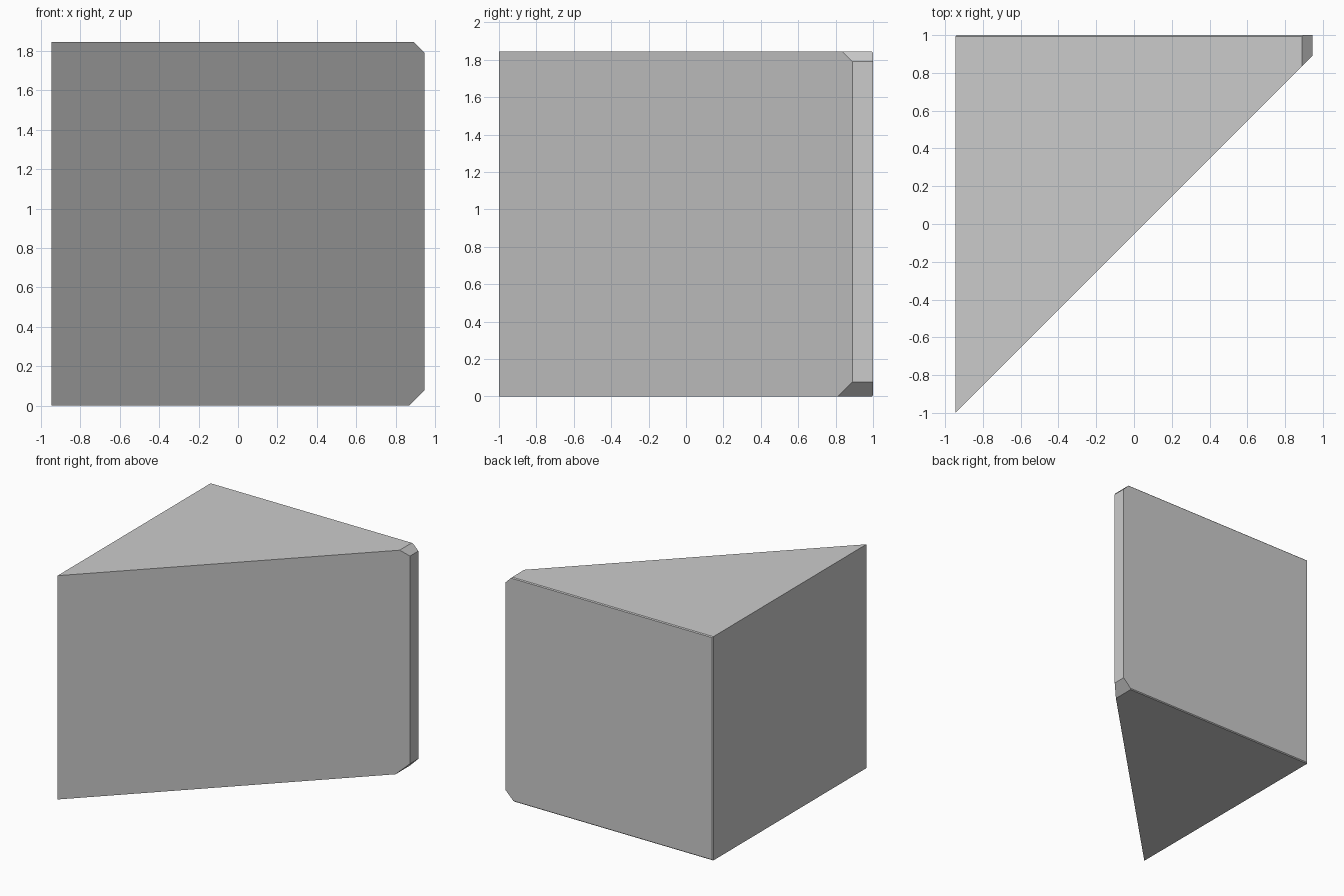
import bpy, bmesh

if "Cube" in bpy.data.objects:
    bpy.data.objects.remove(bpy.data.objects["Cube"])

H = 1.845
X = 0.945
c = 0.007  # tiny edge chamfer

# Wedge body: triangular profile with a blunt right tip, extruded up
bm = bmesh.new()
profile = [(-X, -1), (X, 0.89), (X, 1), (-X, 1)]
base = bm.faces.new([bm.verts.new((x, y, 0)) for x, y in profile])
ext = bmesh.ops.extrude_face_region(bm, geom=[base])
top = [v for v in ext["geom"] if isinstance(v, bmesh.types.BMVert)]
bmesh.ops.translate(bm, verts=top, vec=(0, 0, H))
bmesh.ops.recalc_face_normals(bm, faces=bm.faces)

# Chamfers: (point on cutting plane, outward normal)
cuts = [
    ((X, 0, H - 0.055), (1, 0, 1)),    # right tip, top
    ((X, 0, 0.077), (1, 0, -1)),       # right tip, bottom
    ((0, 1, H - c), (0, 1, 1)),        # back top edge
    ((0, 1, c), (0, 1, -1)),           # back bottom edge
    ((-X, 1 - c, 0), (-1, 1, 0)),      # back left edge
]
for point, normal in cuts:
    geom = bm.verts[:] + bm.edges[:] + bm.faces[:]
    cut = bmesh.ops.bisect_plane(bm, geom=geom, plane_co=point,
                                 plane_no=normal, clear_outer=True)
    rim = [e for e in cut["geom_cut"] if isinstance(e, bmesh.types.BMEdge)]
    bmesh.ops.contextual_create(bm, geom=rim)
bmesh.ops.recalc_face_normals(bm, faces=bm.faces)

mesh = bpy.data.meshes.new("wedge_block")
bm.to_mesh(mesh)
bm.free()
bpy.context.collection.objects.link(bpy.data.objects.new("wedge_block", mesh))
